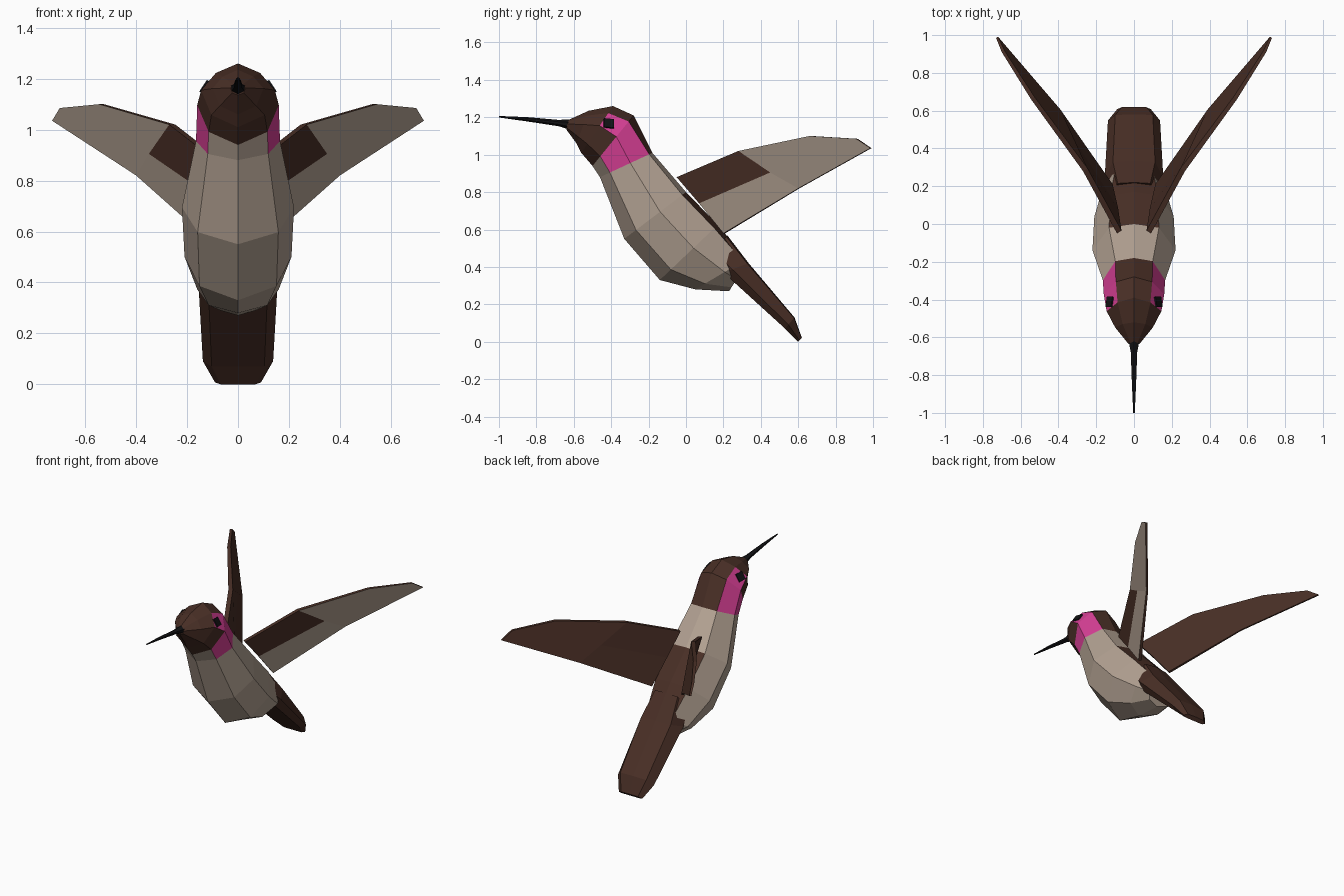
import bpy, bmesh, math
from mathutils import Vector, Matrix

if "Cube" in bpy.data.objects:
    bpy.data.objects.remove(bpy.data.objects["Cube"])


def material(name, rgb):
    m = bpy.data.materials.new(name)
    m.diffuse_color = (*rgb, 1)
    m.use_nodes = True
    m.node_tree.nodes["Principled BSDF"].inputs["Base Color"].default_value = m.diffuse_color
    return m


BEIGE, BROWN, PINK, BLACK = range(4)
MATS = [material("beige feathers", (0.45, 0.36, 0.29)),
        material("dark brown feathers", (0.066, 0.028, 0.019)),
        material("magenta cheek", (0.68, 0.05, 0.30)),
        material("black", (0.006, 0.006, 0.007))]


def finish(name, bm, mirror=False):
    bmesh.ops.recalc_face_normals(bm, faces=bm.faces)
    me = bpy.data.meshes.new(name)
    bm.to_mesh(me)
    bm.free()
    for m in MATS:
        me.materials.append(m)
    ob = bpy.data.objects.new(name, me)
    bpy.context.collection.objects.link(ob)
    if mirror:
        ob.modifiers.new("mirror", 'MIRROR').use_mirror_merge = False
    return ob


def loft(name, rings, profile, rule):
    """rings: (top y, top z, bottom y, bottom z, half width[, shoulder drop]);
    profile: half cross-section as (width factor, fraction from top to bottom)."""
    bm = bmesh.new()
    loops = []
    for ty, tz, by, bz, w, *drop in rings:
        half = [list(p) for p in profile]
        if drop:
            half[1][1] = drop[0]
        pts = half + [[-x, t] for x, t in half[-2:0:-1]]
        loops.append([bm.verts.new((x * w, ty + (by - ty) * t, tz + (bz - tz) * t))
                      for x, t in pts])
    n = len(loops[0])
    for i, (a, b) in enumerate(zip(loops, loops[1:])):
        for k in range(n):
            f = bm.faces.new((a[k], a[(k + 1) % n], b[(k + 1) % n], b[k]))
            f.material_index = rule(i, min(k, n - 1 - k))
    bm.faces.new(loops[0]).material_index = rule(0, 0)
    bm.faces.new(loops[-1]).material_index = rule(len(rings) - 2, n // 2 - 1)
    return finish(name, bm)


# Head and body: one octagonal loft, coloured by ring and strip
def body_rule(i, k):
    if i < 2:
        return BROWN
    if i == 2:                       # eye band
        return PINK if k == 1 else BROWN
    if i == 3:                       # nape, cheek, chin
        return (BROWN, PINK, PINK, BEIGE)[k]
    return BROWN if i >= 5 and k == 0 else BEIGE


body = loft("head_and_body", [
    (-0.63, 1.185, -0.64, 1.135, 0.03, 0.15),
    (-0.52, 1.235, -0.585, 1.06, 0.10, 0.15),
    (-0.39, 1.26, -0.56, 1.01, 0.145, 0.15),
    (-0.28, 1.21, -0.50, 0.94, 0.16, 0.12),
    (-0.18, 1.01, -0.46, 0.88, 0.165),
    (0.00, 0.80, -0.33, 0.55, 0.22),
    (0.17, 0.625, -0.14, 0.33, 0.21),
    (0.32, 0.44, 0.05, 0.28, 0.16),
    (0.30, 0.38, 0.23, 0.27, 0.10)],
    [(0, 0), (0.6, 0.06), (1, 0.42), (0.72, 0.81), (0, 1)], body_rule)

# Tail: flat tapering fan
loft("tail", [
    (0.22, 0.57, 0.12, 0.43, 0.12),
    (0.335, 0.42, 0.20, 0.37, 0.155),
    (0.58, 0.13, 0.53, 0.07, 0.138),
    (0.62, 0.02, 0.60, 0.0, 0.09)],
    [(0, 0), (0.72, 0.05), (1, 0.65), (0.75, 1), (0, 1)], lambda i, k: BROWN)

# Beak: slim pointed spike
loft("beak", [
    (-0.61, 1.19, -0.61, 1.13, 0.03),
    (-0.68, 1.186, -0.68, 1.152, 0.017),
    (-0.85, 1.201, -0.85, 1.178, 0.011),
    (-1.0, 1.207, -1.0, 1.199, 0.004)],
    [(0, 0), (1, 0.3), (1, 0.7), (0, 1)], lambda i, k: BLACK)

# Eyes: thin square plates lying on the side of the head
bm = bmesh.new()
face = max((p for p in body.data.polygons if p.material_index == PINK),
           key=lambda p: p.center.z + p.center.x)
nrm = face.normal.copy()
pos = Vector((0.13, -0.412, 1.168))
pos -= nrm * (pos - face.center).dot(nrm)
side = Vector((0, 1, 0))
side = (side - nrm * side.dot(nrm)).normalized()
up = nrm.cross(side)
rot = Matrix((side, up, nrm)).transposed().to_4x4()
bmesh.ops.create_cube(bm, size=1, matrix=Matrix.Translation(pos + nrm * 0.004) @ rot
                      @ Matrix.Diagonal((0.055, 0.055, 0.0095, 1)))
for f in bm.faces:
    f.material_index = BLACK
finish("eyes", bm, mirror=True)

# Wings: thin plates, beige below with a brown root patch, brown above
# outline points with thickness; 0-4 leading edge, 5-6 trailing edge, 7-8 patch corners
PTS = [(0.09, -0.05, 0.88, 0.028), (0.27, 0.28, 1.02, 0.028), (0.545, 0.66, 1.10, 0.022),
       (0.70, 0.91, 1.085, 0.016), (0.73, 0.985, 1.035, 0.012), (0.40, 0.60, 0.82, 0.012),
       (0.13, 0.20, 0.58, 0.02), (0.11, 0.07, 0.74, 0.03), (0.35, 0.45, 0.905, 0.025)]
PANELS = [((0, 1, 8, 7), BROWN), ((1, 2, 3, 4, 5, 8), BEIGE), ((7, 8, 5, 6), BEIGE)]
inward = Vector((-0.85, 0.53, 0))
bm = bmesh.new()
under = [bm.verts.new(p[:3]) for p in PTS]
upper = [bm.verts.new(Vector(p[:3]) + inward * p[3]) for p in PTS]
for idx, colour in PANELS:
    bm.faces.new([under[i] for i in idx]).material_index = colour
    bm.faces.new([upper[i] for i in reversed(idx)]).material_index = BROWN
rim = [0, 1, 2, 3, 4, 5, 6, 7]
for a, b in zip(rim, rim[1:] + rim[:1]):
    bm.faces.new((under[a], upper[a], upper[b], under[b])).material_index = BROWN
finish("wings", bm, mirror=True)
